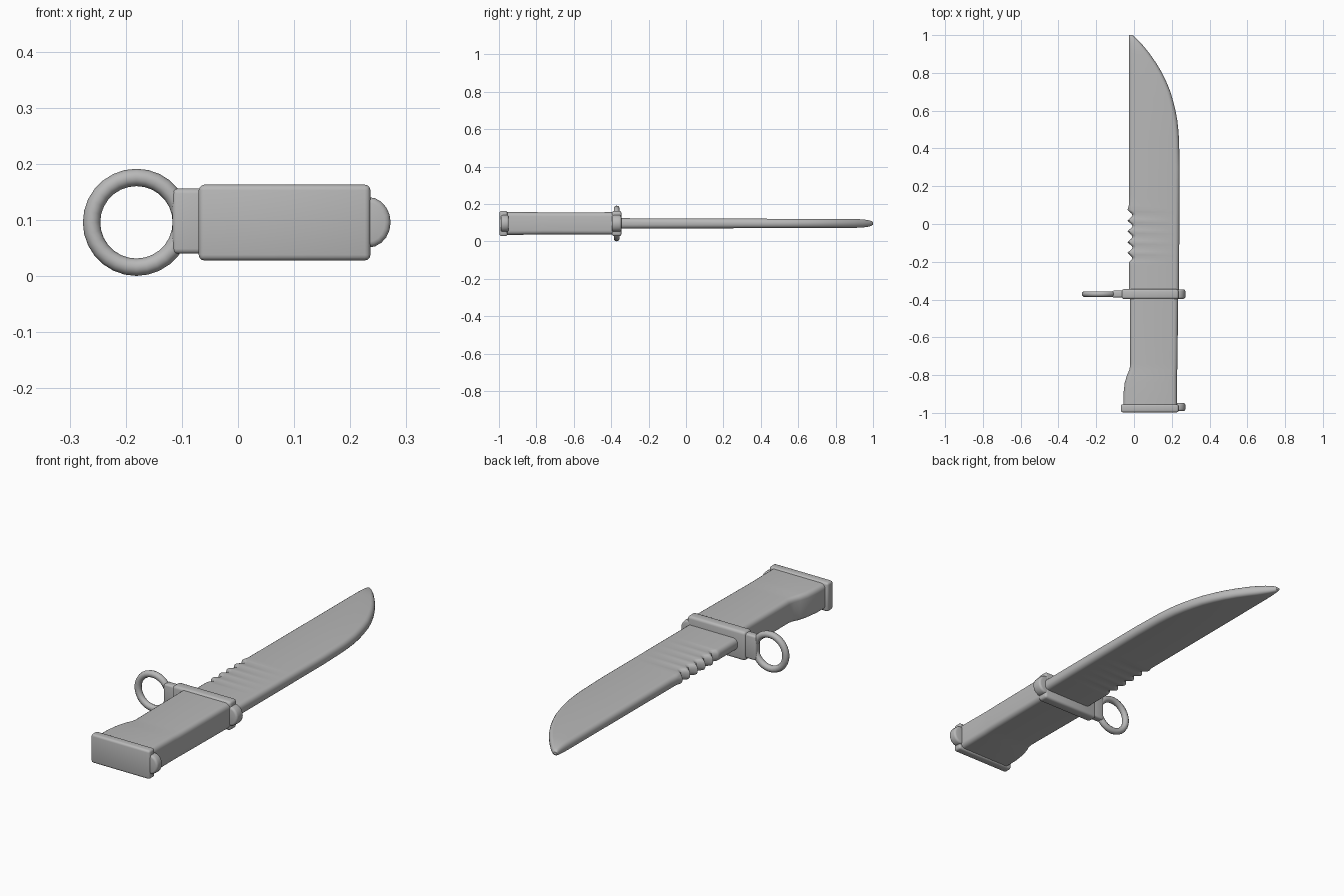
import bpy, bmesh, math
from mathutils import Matrix, Vector

cube = bpy.data.objects.get("Cube")
if cube:
    bpy.data.objects.remove(cube, do_unlink=True)

ZC = 0.096  # mid height of the whole knife

steel = bpy.data.materials.new("plain grey")
steel.use_nodes = True
GREY = (0.48, 0.48, 0.48, 1)
steel.diffuse_color = GREY
bsdf = steel.node_tree.nodes["Principled BSDF"]
bsdf.inputs["Base Color"].default_value = GREY
bsdf.inputs["Roughness"].default_value = 0.7


def finish(bm, name, angle=40):
    bmesh.ops.recalc_face_normals(bm, faces=bm.faces[:])
    me = bpy.data.meshes.new(name)
    bm.to_mesh(me)
    bm.free()
    ob = bpy.data.objects.new(name, me)
    bpy.context.collection.objects.link(ob)
    me.materials.append(steel)
    bpy.ops.object.select_all(action="DESELECT")
    ob.select_set(True)
    bpy.context.view_layer.objects.active = ob
    bpy.ops.object.shade_smooth_by_angle(angle=math.radians(angle))
    return ob


def loft(name, stations, radius, seg=4):
    """Rounded-rectangle sections along y: (y, x_min, x_max, half_height)."""
    bm = bmesh.new()
    rings = []
    for y, x0, x1, h in stations:
        cx, w = (x0 + x1) / 2, (x1 - x0) / 2
        r = min(radius, w * 0.95, h * 0.95)
        ring = []
        for q, (sx, sz) in enumerate([(1, 1), (-1, 1), (-1, -1), (1, -1)]):
            for i in range(seg + 1):
                a = math.pi / 2 * (q + i / seg)
                ring.append(bm.verts.new((cx + sx * (w - r) + r * math.cos(a), y,
                                          ZC + sz * (h - r) + r * math.sin(a))))
        rings.append(ring)
    n = len(rings[0])
    for a, b in zip(rings, rings[1:]):
        for i in range(n):
            j = (i + 1) % n
            bm.faces.new((a[i], a[j], b[j], b[i]))
    bm.faces.new(rings[0])
    bm.faces.new(rings[-1])
    return finish(bm, name)


def rounded_box(name, x, y, z, bevel):
    bm = bmesh.new()
    size = [b - a for a, b in (x, y, z)]
    mid = Vector([(a + b) / 2 for a, b in (x, y, z)])
    bmesh.ops.create_cube(bm, size=1,
                          matrix=Matrix.Translation(mid) @ Matrix.Diagonal((*size, 1)))
    bmesh.ops.bevel(bm, geom=bm.edges[:], offset=bevel, segments=3,
                    profile=0.5, affect="EDGES")
    return finish(bm, name)


def knob(name, x, y0, y1, rx, rz):
    """Flat rounded disc whose axis runs along y."""
    bm = bmesh.new()
    m = (Matrix.Translation((x, (y0 + y1) / 2, ZC)) @ Matrix.Diagonal((rx, 1, rz, 1))
         @ Matrix.Rotation(math.pi / 2, 4, "X"))
    bmesh.ops.create_cone(bm, cap_ends=True, segments=20, radius1=1, radius2=1,
                          depth=y1 - y0, matrix=m)
    rim = [e for e in bm.edges if abs(e.verts[0].co.y - e.verts[1].co.y) < 1e-5]
    bmesh.ops.bevel(bm, geom=rim, offset=0.01, segments=3, profile=0.5, affect="EDGES")
    return finish(bm, name)


# Blade: straight spine with a scalloped stretch, curved belly up to the point
BELLY = [(-0.37, 0.238), (0.3, 0.242), (0.46, 0.238), (0.54, 0.231), (0.62, 0.216),
         (0.7, 0.193), (0.78, 0.16), (0.85, 0.119), (0.91, 0.077), (0.96, 0.035),
         (0.985, 0.01), (1.0, -0.008)]


def belly(y):
    for (ya, xa), (yb, xb) in zip(BELLY, BELLY[1:]):
        if y <= yb:
            return xa + (xb - xa) * (y - ya) / (yb - ya)
    return BELLY[-1][1]


def spine(y):
    if -0.21 < y < 0.075:
        return -0.034 + 0.026 * abs(math.sin(math.pi * (y + 0.21) / 0.057)) ** 1.5
    return -0.027


ys = ([-0.37, -0.3, -0.22] + [-0.21 + 0.0095 * i for i in range(31)]
      + [0.1 + 0.05 * i for i in range(17)]
      + [0.92, 0.94, 0.96, 0.975, 0.985, 0.993, 1.0])
stations = []
for y in ys:
    half = 0.028 - 0.005 * (y + 0.37) / 1.37
    if y > 0.9:
        half *= 0.25 + 0.75 * math.sqrt(max(0, 1 - ((y - 0.9) / 0.1) ** 2))
    stations.append((y, spine(y), belly(y), half))
loft("blade", stations, 0.022)

# Handle: plain grip that swells on one side towards the pommel
loft("handle", [(-0.975, -0.057, 0.228, 0.061), (-0.9, -0.056, 0.228, 0.061),
                (-0.84, -0.049, 0.228, 0.06), (-0.8, -0.037, 0.228, 0.06),
                (-0.77, -0.024, 0.229, 0.059), (-0.74, -0.02, 0.23, 0.059),
                (-0.37, -0.022, 0.234, 0.06)], 0.022)

# Pommel plate and its end knob
rounded_box("pommel_plate", (-0.07, 0.236), (-0.997, -0.955), (0.028, 0.163), 0.01)
knob("pommel_knob", 0.232, -0.99, -0.948, 0.04, 0.045)

# Guard with knob, tapering neck and muzzle ring
rounded_box("guard", (-0.065, 0.236), (-0.397, -0.345), (0.028, 0.163), 0.012)
knob("guard_knob", 0.232, -0.396, -0.346, 0.04, 0.045)
rounded_box("guard_neck", (-0.117, -0.04), (-0.389, -0.353), (0.04, 0.156), 0.009)

bpy.ops.mesh.primitive_torus_add(major_segments=28, minor_segments=10,
                                 major_radius=0.08, minor_radius=0.0155,
                                 location=(-0.181, -0.371, ZC),
                                 rotation=(math.pi / 2, 0, 0))
ring = bpy.context.object
ring.name = "guard_ring"
ring.data.materials.append(steel)
bpy.ops.object.shade_smooth_by_angle(angle=math.radians(40))
